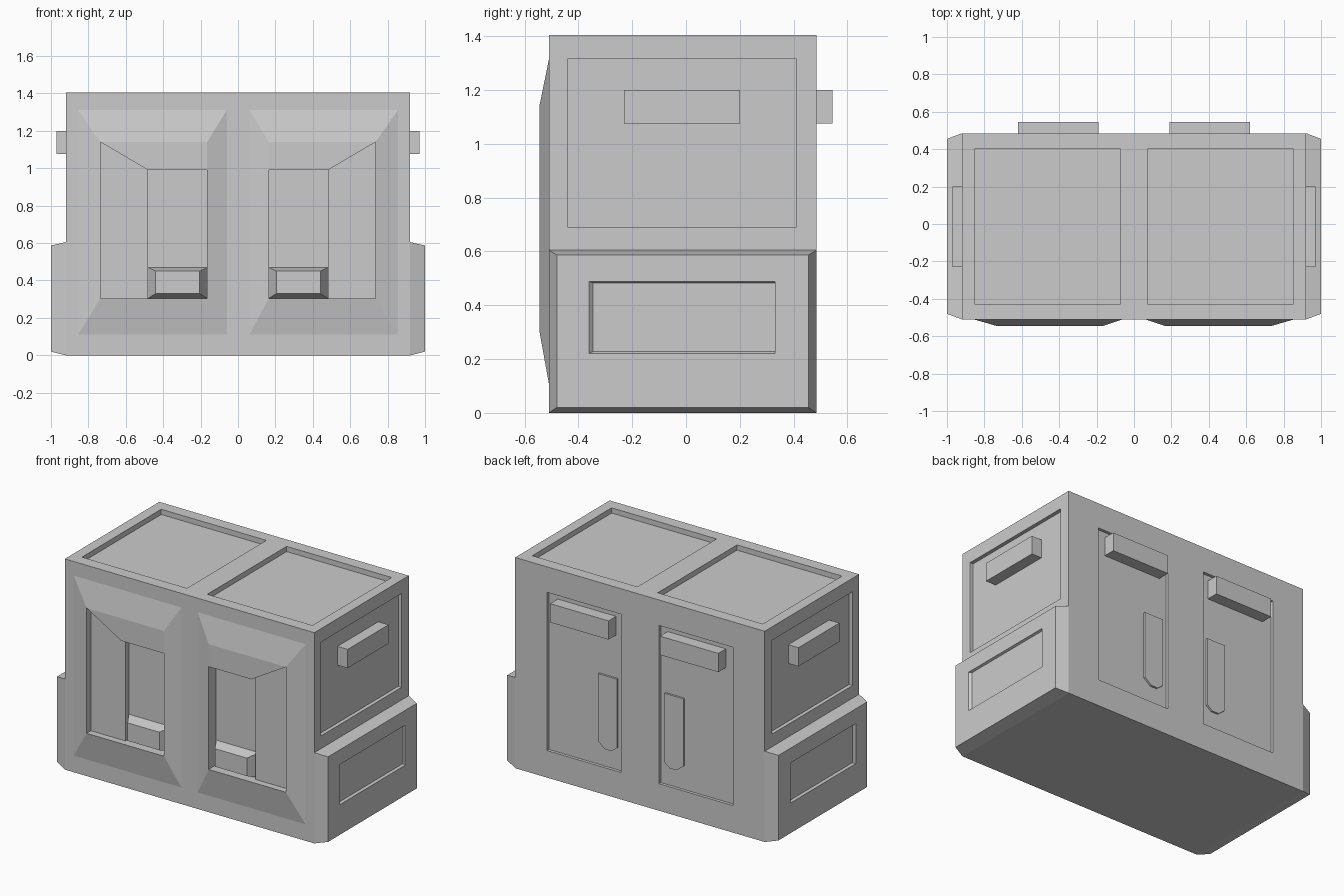
import bpy, bmesh

if "Cube" in bpy.data.objects:
    bpy.data.objects.remove(bpy.data.objects["Cube"], do_unlink=True)

grey = bpy.data.materials.new("plain grey")
grey.use_nodes = True
colour = (0.6, 0.6, 0.6, 1)
grey.diffuse_color = colour
grey.node_tree.nodes["Principled BSDF"].inputs["Base Color"].default_value = colour

# Ways to place a flat outline (u, v) at a depth d along an axis
PLACE = {
    "x": lambda u, v, d: (d, u, v),
    "y": lambda u, v, d: (u, d, v),
    "z": lambda u, v, d: (u, v, d),
}


def rect(u0, u1, v0, v1):
    return [(u0, v0), (u1, v0), (u1, v1), (u0, v1)]


def loft(name, axis, start, d0, end, d1, side=1):
    """Solid between two outlines; side = -1 mirrors it across x."""
    bm = bmesh.new()
    rings = []
    for outline, d in ((start, d0), (end, d1)):
        ring = []
        for u, v in outline:
            x, y, z = PLACE[axis](u, v, d)
            ring.append(bm.verts.new((x * side, y, z)))
        rings.append(ring)
        bm.faces.new(ring)
    a, b = rings
    for i in range(len(a)):
        j = (i + 1) % len(a)
        bm.faces.new((a[i], a[j], b[j], b[i]))
    bmesh.ops.recalc_face_normals(bm, faces=bm.faces)
    mesh = bpy.data.meshes.new(name)
    bm.to_mesh(mesh)
    bm.free()
    mesh.materials.append(grey)
    obj = bpy.data.objects.new(name, mesh)
    bpy.context.collection.objects.link(obj)
    return obj


def prism(name, axis, outline, d0, d1, side=1):
    return loft(name, axis, outline, d0, outline, d1, side)


def combine(target, tool, operation):
    """Apply a boolean and remove the tool."""
    tool.hide_render = True
    mod = target.modifiers.new("boolean", "BOOLEAN")
    mod.operation = operation
    mod.solver = "EXACT"
    mod.object = tool
    bpy.context.view_layer.objects.active = target
    bpy.ops.object.modifier_apply(modifier=mod.name)
    bpy.data.objects.remove(tool, do_unlink=True)


body = prism("body", "z", rect(-0.92, 0.92, -0.51, 0.485), 0, 1.405)

# Front opening with one slanted upper corner
opening = [(0.165, 0.305), (0.735, 0.305), (0.735, 1.14), (0.48, 0.99), (0.165, 0.99)]

for side, label in ((1, "left"), (-1, "right")):
    # Sloped front frame, then its shallow and deep recesses
    frame = loft("frame", "y", rect(0.03, 0.89, 0.055, 1.36), -0.50,
                 rect(0.165, 0.735, 0.305, 1.14), -0.545, side)
    combine(body, frame, "UNION")
    combine(body, prism("cutter", "y", opening, -0.6, -0.50, side), "DIFFERENCE")
    combine(body, prism("cutter", "y", rect(0.165, 0.48, 0.305, 0.99),
                        -0.6, -0.465, side), "DIFFERENCE")

    # Sunken panels on the top, side and back
    combine(body, prism("cutter", "z", rect(0.075, 0.85, -0.43, 0.405),
                        1.37, 1.5, side), "DIFFERENCE")
    combine(body, prism("cutter", "x", rect(-0.44, 0.41, 0.69, 1.315),
                        0.895, 1.0, side), "DIFFERENCE")
    combine(body, prism("cutter", "y", rect(0.14, 0.685, 0.18, 1.235),
                        0.465, 0.6, side), "DIFFERENCE")

    # Tapered block at the foot of the front recess
    loft(label + "_front_block", "y", rect(0.165, 0.48, 0.305, 0.47), -0.465,
         rect(0.205, 0.44, 0.33, 0.45), -0.535, side)

    # Lower side box with a slotted panel
    box = loft(label + "_side_box", "x", rect(-0.51, 0.485, 0, 0.605), 0.92,
               rect(-0.48, 0.455, 0.02, 0.587), 1.0, side)
    combine(box, loft("cutter", "x", rect(-0.345, 0.33, 0.229, 0.483), 0.985,
                      rect(-0.375, 0.33, 0.213, 0.493), 1.015, side), "DIFFERENCE")

    # Grab handles on the side and back
    prism(label + "_side_handle", "x", rect(-0.23, 0.2, 1.075, 1.2), 0.89, 0.97, side)
    prism(label + "_back_handle", "y", rect(0.19, 0.62, 1.075, 1.2), 0.46, 0.545, side)

    # Pointed latch plate on the back panel
    latch = [(0.175, 0.79), (0.175, 0.33), (0.215, 0.3), (0.265, 0.3),
             (0.315, 0.34), (0.315, 0.79)]
    prism(label + "_latch_plate", "y", latch, 0.46, 0.478, side)
